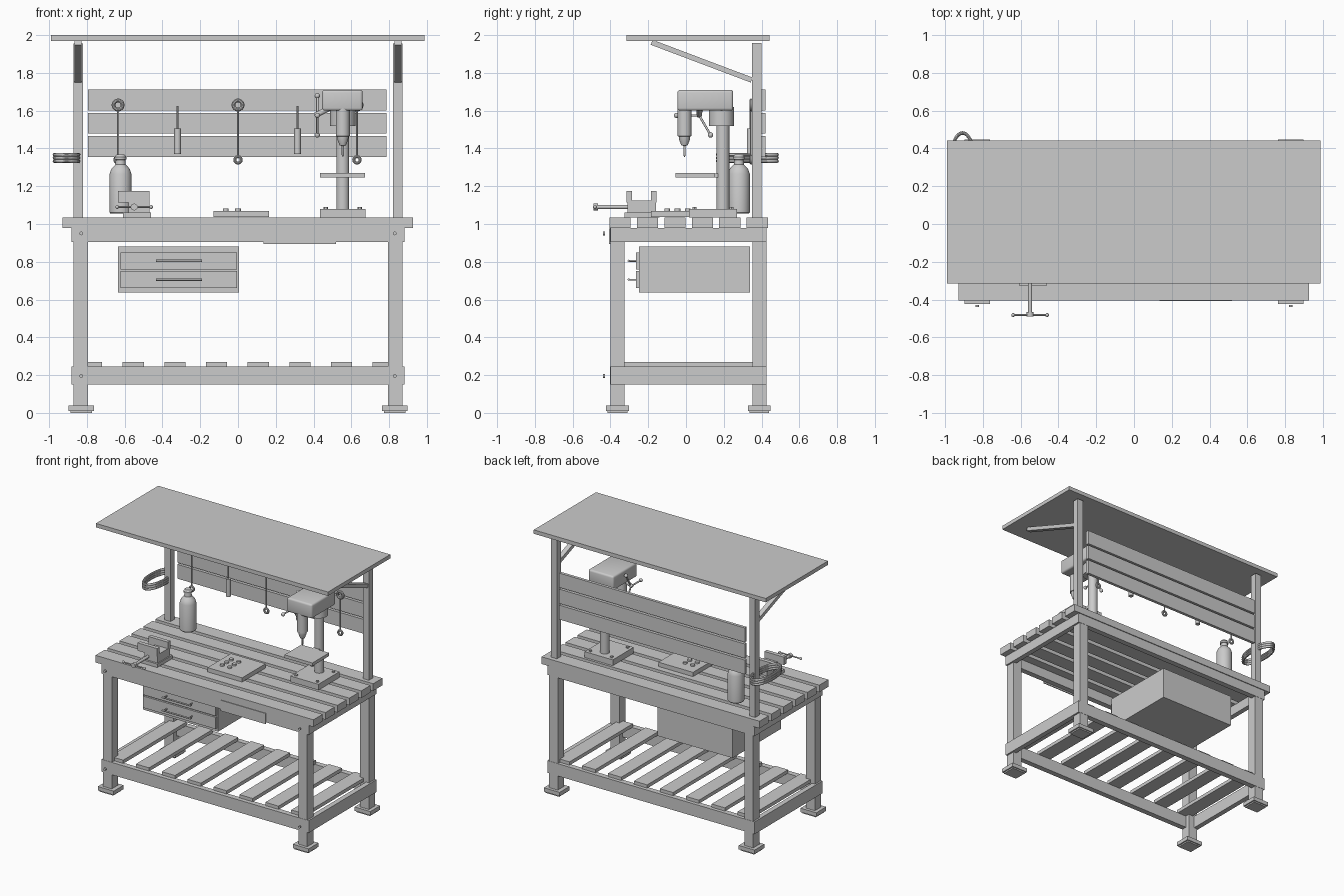
import bpy, bmesh, math
from mathutils import Vector

cube = bpy.data.objects.get("Cube")
if cube:
    bpy.data.objects.remove(cube, do_unlink=True)

grey = bpy.data.materials.new("plain grey")
grey.use_nodes = True
COLOUR = (0.6, 0.6, 0.6, 1)
grey.diffuse_color = COLOUR
grey.node_tree.nodes["Principled BSDF"].inputs["Base Color"].default_value = COLOUR


def finish(name, bm, smooth=False):
    bmesh.ops.recalc_face_normals(bm, faces=bm.faces)
    mesh = bpy.data.meshes.new(name)
    bm.to_mesh(mesh)
    bm.free()
    mesh.materials.append(grey)
    obj = bpy.data.objects.new(name, mesh)
    bpy.context.collection.objects.link(obj)
    if smooth:
        bpy.ops.object.select_all(action='DESELECT')
        obj.select_set(True)
        bpy.context.view_layer.objects.active = obj
        bpy.ops.object.shade_smooth_by_angle(angle=math.radians(35))
    return obj


def box(name, x, y, z, bevel=0.0):
    """Box from (low, high) ranges on each axis."""
    bm = bmesh.new()
    bmesh.ops.create_cube(bm, size=1)
    for v in bm.verts:
        v.co = [sum(r) / 2 + c * (r[1] - r[0]) for c, r in zip(v.co, (x, y, z))]
    if bevel:
        bmesh.ops.bevel(bm, geom=bm.edges[:], offset=bevel, segments=3,
                        affect='EDGES', profile=0.5)
    return finish(name, bm, bevel > 0)


def lathe(name, start, axis, profile, sides=24):
    """Turn a (radius, distance) profile around an axis."""
    turn = Vector((0, 0, 1)).rotation_difference(Vector(axis))
    bm = bmesh.new()
    rings = []
    for r, h in profile:
        ring = []
        for i in range(sides):
            a = math.tau * i / sides
            p = turn @ Vector((r * math.cos(a), r * math.sin(a), h))
            ring.append(bm.verts.new(p + Vector(start)))
        rings.append(ring)
    for low, high in zip(rings, rings[1:]):
        for i in range(sides):
            j = (i + 1) % sides
            bm.faces.new((low[i], low[j], high[j], high[i]))
    bm.faces.new(rings[0])
    bm.faces.new(rings[-1])
    return finish(name, bm, True)


def rod(name, a, b, r, sides=16):
    d = Vector(b) - Vector(a)
    return lathe(name, a, d.normalized(), [(r, 0), (r, d.length)], sides)


def ball(name, centre, r):
    bm = bmesh.new()
    bmesh.ops.create_uvsphere(bm, u_segments=16, v_segments=10, radius=r)
    bmesh.ops.translate(bm, vec=centre, verts=bm.verts)
    return finish(name, bm, True)


def ring(name, centre, rx, ry, tube, upright=False, sides=32):
    """Elliptical ring, lying flat or standing to face the front."""
    bm = bmesh.new()
    loops = []
    for i in range(sides):
        a = math.tau * i / sides
        loop = []
        for k in range(10):
            t = math.tau * k / 10
            u = (rx + tube * math.cos(t)) * math.cos(a)
            v = (ry + tube * math.cos(t)) * math.sin(a)
            w = tube * math.sin(t)
            p = (u, w, v) if upright else (u, v, w)
            loop.append(bm.verts.new(Vector(p) + Vector(centre)))
        loops.append(loop)
    for i in range(sides):
        p, q = loops[i], loops[(i + 1) % sides]
        for k in range(10):
            m = (k + 1) % 10
            bm.faces.new((p[k], p[m], q[m], q[k]))
    return finish(name, bm, True)


def span(c, half):
    return (c - half, c + half)


# Frame: legs, feet, posts, side rails, roof braces
for side, s in (("left", 1), ("right", -1)):
    def mx(a, b):
        return tuple(sorted((s * a, s * b)))
    for end, y in (("front", -0.363), ("rear", 0.388)):
        box(f"{side}_{end}_leg", mx(0.795, 0.87), span(y, 0.037), (0.03, 0.98))
        box(f"{side}_{end}_foot", mx(0.763, 0.898), span(y, 0.06), (0.01, 0.04))
        box(f"{side}_{end}_foot_pad", mx(0.773, 0.888), span(y, 0.052), (0, 0.01))
    box(f"{side}_post", mx(0.82, 0.87), (0.35, 0.40), (0.98, 1.957))
    box(f"{side}_lower_rail", mx(0.845, 0.883), (-0.40, 0.425), (0.15, 0.245))
    box(f"{side}_upper_rail", mx(0.845, 0.883), (-0.40, 0.425), (0.905, 0.98))
    brace = box(f"{side}_roof_brace", mx(0.828, 0.865), (-0.283, 0.283), (-0.014, 0.014))
    brace.location = (0, 0.083, 1.862)
    brace.rotation_euler.x = -math.atan2(0.2, 0.53)
    for z in (0.195, 0.95):
        lathe(f"{side}_leg_bolt", (s * 0.83, -0.43, z), (0, -1, 0), [(0.01, 0), (0.01, 0.01)], 12)

for end, y in (("front", (-0.402, -0.36)), ("rear", (0.385, 0.427))):
    box(f"{end}_lower_rail", (-0.87, 0.87), y, (0.15, 0.245))
    box(f"{end}_upper_rail", (-0.87, 0.87), y, (0.905, 0.98))
box("apron_plate", (0.135, 0.52), (-0.407, -0.40), (0.893, 0.975))

# Slatted worktop, lower shelf, back boards, roof
for i in range(6):
    box("worktop_slat", (-0.93, 0.927), span(-0.35 + 0.1455 * i, 0.056), (0.98, 1.035))
for i in range(8):
    box("shelf_slat", span(-0.775 + 0.2205 * i, 0.056), (-0.37, 0.40), (0.243, 0.27))
for i in range(3):
    box("back_board", (-0.795, 0.787), (0.397, 0.42), span(1.41 + 0.1235 * i, 0.055))
box("roof", (-0.99, 0.987), (-0.315, 0.443), (1.97, 2.0))

# Drawer unit
box("drawer_cabinet", (-0.635, 0.005), (-0.25, 0.34), (0.637, 0.88))
for z in (0.705, 0.805):
    box("drawer_front", (-0.622, -0.005), (-0.265, -0.25), span(z, 0.045))
    rod("drawer_handle", (-0.435, -0.303, z), (-0.19, -0.303, z), 0.006)
    for x in (-0.42, -0.205):
        rod("handle_stem", (x, -0.303, z), (x, -0.26, z), 0.005)

# Hanging wrenches and screwdrivers
for x in (-0.635, 0, 0.63):
    rod("wrench_shaft", (x, 0.345, 1.36), (x, 0.345, 1.605), 0.005)
    ring("wrench_large_end", (x, 0.345, 1.63), 0.024, 0.024, 0.01, True)
    ring("wrench_small_end", (x, 0.345, 1.34), 0.017, 0.017, 0.008, True)
for x in (-0.32, 0.315):
    rod("screwdriver_handle", (x, 0.34, 1.37), (x, 0.34, 1.505), 0.018)
    rod("screwdriver_shaft", (x, 0.34, 1.5), (x, 0.34, 1.625), 0.005)

# Hose coil and bottle
for z in (1.333, 1.35, 1.367):
    ring("hose_coil", (-0.908, 0.325, z), 0.064, 0.157, 0.0095, sides=48)
lathe("bottle", (-0.622, 0.28, 1.055), (0, 0, 1),
      [(0.053, 0), (0.058, 0.006), (0.058, 0.21), (0.048, 0.238), (0.027, 0.26),
       (0.025, 0.285), (0.031, 0.287), (0.031, 0.3), (0.022, 0.312)], 32)

# Bench vise
VX = -0.55
box("vise_base", (-0.61, -0.46), (-0.325, -0.14), (1.035, 1.062))
box("vise_body", (-0.58, -0.468), (-0.31, -0.16), (1.06, 1.125))
box("vise_front_jaw", (-0.635, -0.468), (-0.315, -0.285), (1.115, 1.175))
box("vise_rear_jaw", (-0.635, -0.468), (-0.185, -0.155), (1.115, 1.175))
rod("vise_screw", (VX, -0.48, 1.09), (VX, -0.3, 1.09), 0.011)
rod("vise_hub", (VX, -0.49, 1.09), (VX, -0.465, 1.09), 0.018)
rod("vise_handle", (-0.64, -0.482, 1.09), (-0.46, -0.482, 1.09), 0.005)
for x in (-0.64, -0.46):
    ball("vise_handle_knob", (x, -0.482, 1.09), 0.01)

# Parts tray
box("parts_tray", (-0.13, 0.165), (-0.185, 0.1), (1.037, 1.07))
for x in (-0.065, 0.0):
    for y in (-0.1, -0.045, 0.01):
        rod("tray_peg", (x, y, 1.065), (x, y, 1.083), 0.015)

# Drill press
DX = 0.555
box("drill_base", (0.435, 0.675), (0.015, 0.27), (1.035, 1.08))
for x in (0.465, 0.645):
    for y in (0.045, 0.24):
        rod("drill_base_bolt", (x, y, 1.075), (x, y, 1.09), 0.012, 6)
rod("drill_column", (DX, 0.195, 1.07), (DX, 0.195, 1.62), 0.034, 32)
rod("drill_collar", (DX, 0.188, 1.52), (DX, 0.188, 1.62), 0.067, 32)
box("drill_head", (0.445, 0.66), (-0.045, 0.25), (1.6, 1.71), 0.014)
box("drill_table", (0.435, 0.672), (-0.055, 0.15), (1.246, 1.27))
box("drill_table_arm", (0.53, 0.58), (0.13, 0.17), (1.246, 1.268))
lathe("drill_quill", (DX, -0.008, 1.62), (0, 0, -1),
      [(0.037, 0), (0.037, 0.155), (0.03, 0.157), (0.028, 0.175), (0.016, 0.205),
       (0.006, 0.206), (0.006, 0.255), (0.001, 0.265)])
hub = Vector((0.42, 0.07, 1.575))
rod("feed_axle", hub - Vector((0.012, 0, 0)), (0.5, 0.07, 1.62), 0.014)
for k in range(3):
    a = math.radians(60 + 120 * k)
    tip = hub + Vector((0, math.cos(a), math.sin(a))) * 0.12
    rod("feed_spoke", hub, tip, 0.006)
    ball("feed_knob", tip, 0.014)
